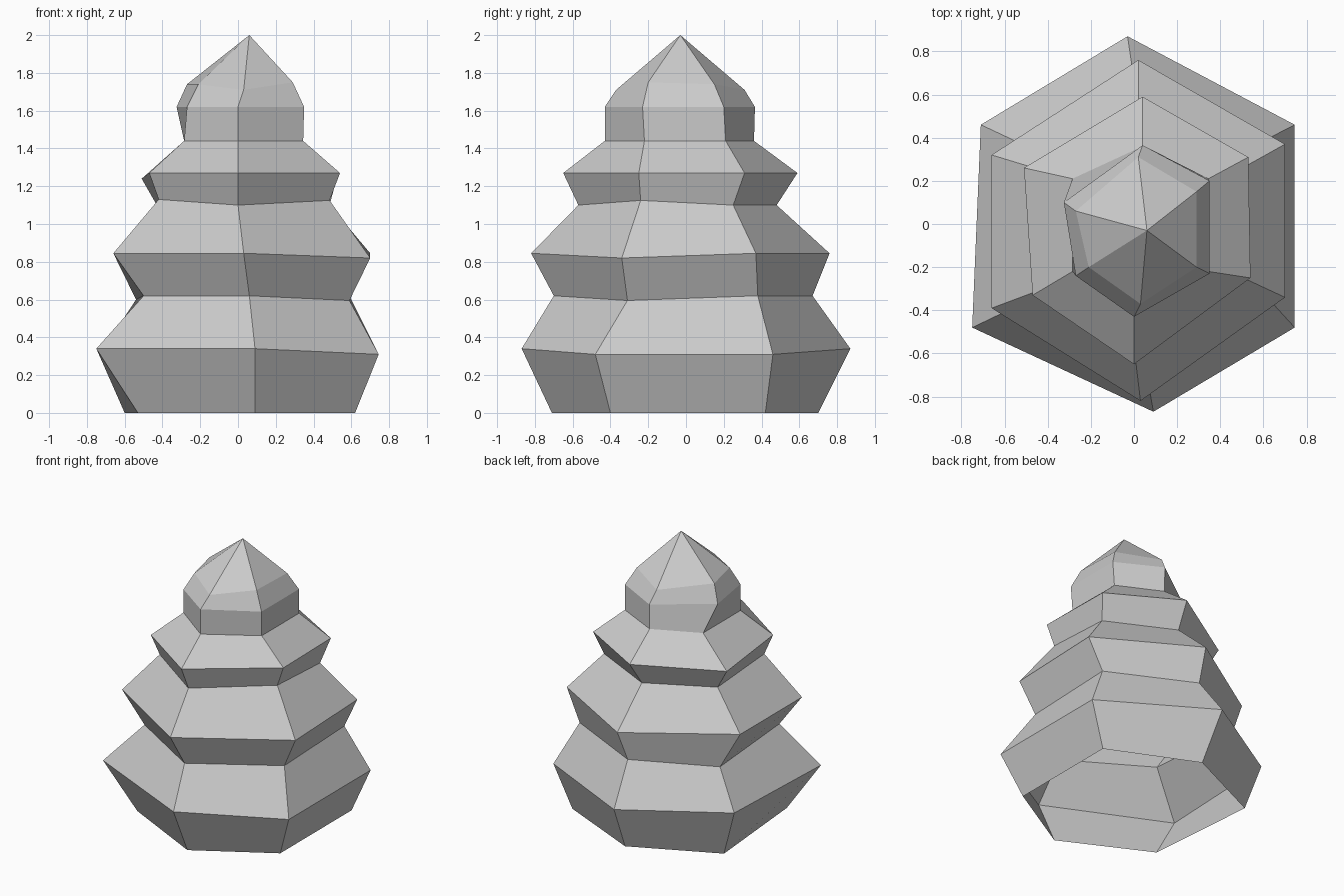
import bpy
import bmesh
from mathutils import Vector

# Uneven six-sided rings, bottom to top:
# z, front x, back x, left x, right x, front y, back y, front side y, back side y
RINGS = [
    (0.00, 0.09, 0.00, -0.56, 0.62, -0.71, 0.70, -0.40, 0.42),
    (0.34, 0.09, -0.03, -0.73, 0.745, -0.87, 0.87, -0.48, 0.46),
    (0.62, 0.06, 0.00, -0.52, 0.59, -0.70, 0.67, -0.33, 0.38),
    (0.845, 0.03, 0.02, -0.66, 0.70, -0.82, 0.76, -0.36, 0.35),
    (1.10, 0.00, 0.02, -0.43, 0.485, -0.57, 0.48, -0.27, 0.25),
    (1.27, 0.00, 0.04, -0.49, 0.53, -0.65, 0.59, -0.29, 0.29),
    (1.44, 0.00, 0.04, -0.285, 0.345, -0.43, 0.36, -0.22, 0.21),
    (1.62, 0.00, 0.04, -0.295, 0.35, -0.43, 0.365, -0.23, 0.20),
    (1.71, 0.03, 0.02, -0.24, 0.29, -0.37, 0.31, -0.20, 0.15),
]
APEX = (0.06, -0.03, 2.0)

# Small offsets of single corners, keyed by (ring, corner);
# corners: 0 front, 1 front right, 2 back right, 3 back, 4 back left, 5 front left
NUDGES = {
    (0, 4): (-0.04, 0, 0), (0, 5): (0.03, 0, 0),
    (1, 1): (0, 0, -0.03), (1, 2): (0, 0, -0.03),
    (1, 4): (0.02, 0, 0), (1, 5): (-0.02, 0, 0),
    (2, 1): (0, 0.02, -0.025), (2, 4): (-0.02, 0, -0.02), (2, 5): (0.02, -0.03, 0),
    (3, 1): (0, 0.02, -0.025), (3, 2): (0, 0.02, 0),
    (3, 4): (0, -0.03, 0), (3, 5): (0, -0.03, 0),
    (4, 1): (0, 0.03, 0.025), (4, 5): (0.01, -0.03, 0.03),
    (5, 1): (0.01, 0.04, 0), (5, 2): (0, 0.02, 0),
    (5, 4): (-0.02, -0.03, -0.03), (5, 5): (0.02, -0.04, 0),
    (7, 4): (-0.03, -0.10, 0), (7, 5): (0.025, -0.01, 0),
    (8, 1): (0, 0, 0.04), (8, 2): (0, 0, 0.03),
    (8, 4): (-0.03, -0.09, 0.03), (8, 5): (0.03, 0, 0.03),
}


def corners(index):
    z, fx, bx, lx, rx, fy, by, sf, sb = RINGS[index]
    points = [(fx, fy), (rx, sf), (rx, sb), (bx, by), (lx, sb), (lx, sf)]
    return [Vector((x, y, z)) + Vector(NUDGES.get((index, i), (0, 0, 0)))
            for i, (x, y) in enumerate(points)]


# Tiered foliage: one faceted skin, open underneath
bm = bmesh.new()
loops = [[bm.verts.new(p) for p in corners(r)] for r in range(len(RINGS))]
for low, high in zip(loops, loops[1:]):
    for i in range(6):
        j = (i + 1) % 6
        bm.faces.new((low[i], low[j], high[j], high[i]))

# Pointed tip
tip = bm.verts.new(APEX)
for i in range(6):
    bm.faces.new((loops[-1][i], loops[-1][(i + 1) % 6], tip))

mesh = bpy.data.meshes.new("tiered_foliage")
bm.to_mesh(mesh)
bm.free()
bpy.context.collection.objects.link(bpy.data.objects.new("tiered_foliage", mesh))
